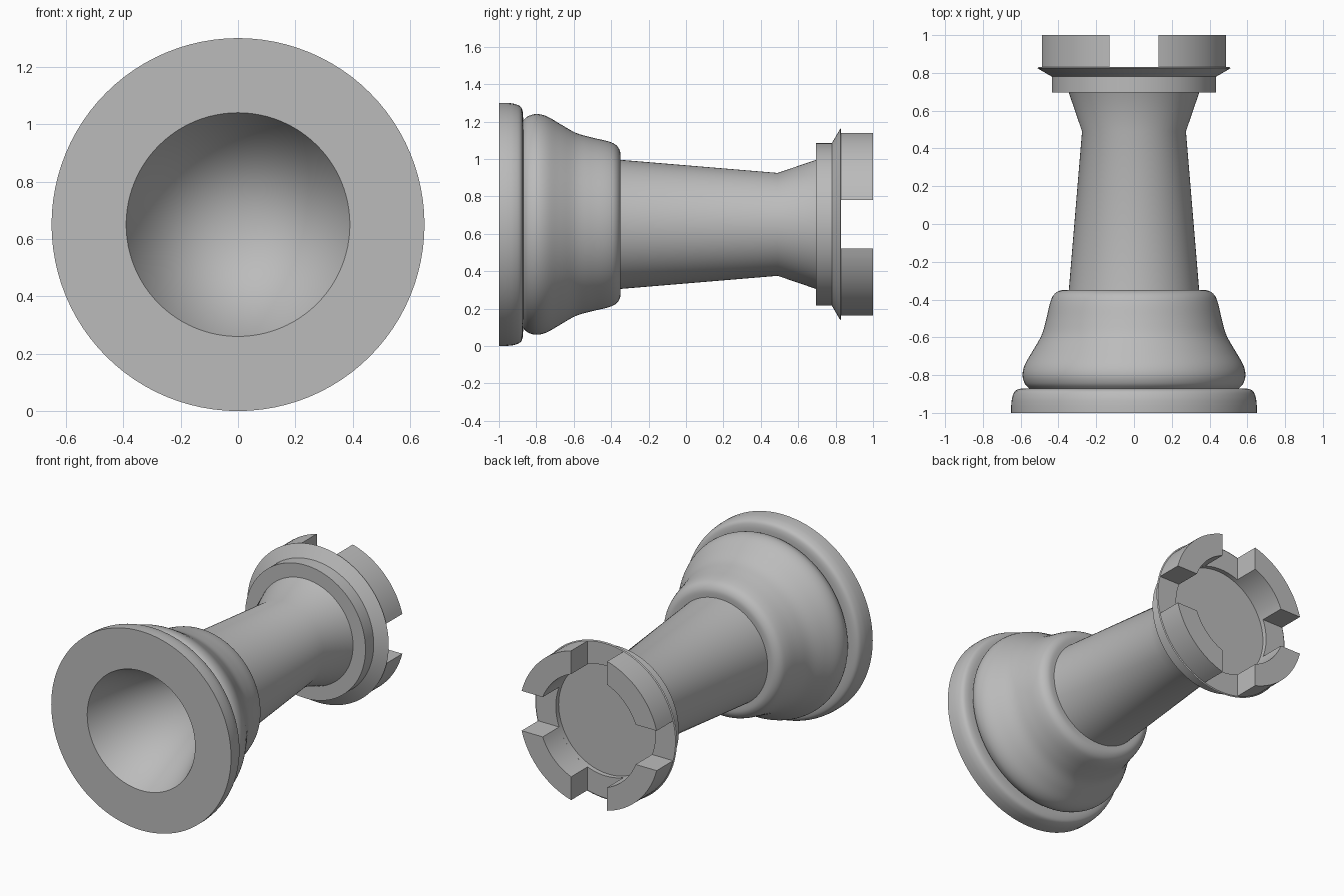
import bpy, bmesh, math

AXIS_Z = 0.65      # height of the lying piece's centre line
SEGMENTS = 96

cube = bpy.data.objects.get("Cube")
if cube:
    bpy.data.objects.remove(cube)

grey = bpy.data.materials.new("plain grey")
grey.use_nodes = True
COLOUR = (0.5, 0.5, 0.5, 1)
grey.diffuse_color = COLOUR
grey.node_tree.nodes["Principled BSDF"].inputs["Base Color"].default_value = COLOUR


def finish(name, bm):
    """Turn a bmesh into a smooth shaded grey object on the centre line."""
    mesh = bpy.data.meshes.new(name)
    bm.to_mesh(mesh)
    bm.free()
    mesh.materials.append(grey)
    obj = bpy.data.objects.new(name, mesh)
    obj.location.z = AXIS_Z
    bpy.context.collection.objects.link(obj)
    bpy.ops.object.select_all(action='DESELECT')
    obj.select_set(True)
    bpy.context.view_layer.objects.active = obj
    bpy.ops.object.shade_smooth_by_angle(angle=math.radians(30))
    return obj


def lathe(name, profile):
    """Revolve (radius, y) points about the y axis."""
    bm = bmesh.new()
    rings = []
    for r, y in profile:
        if r == 0:
            rings.append([bm.verts.new((0, y, 0))] * SEGMENTS)
            continue
        turns = [math.tau * i / SEGMENTS for i in range(SEGMENTS)]
        rings.append([bm.verts.new((r * math.cos(t), y, r * math.sin(t))) for t in turns])
    for a, b in zip(rings, rings[1:]):
        for i in range(SEGMENTS):
            k = (i + 1) % SEGMENTS
            bm.faces.new(list(dict.fromkeys((a[i], b[i], b[k], a[k]))))
    return finish(name, bm)


def spline(points, steps=5):
    """Smooth curve through the points (Catmull-Rom)."""
    ext = [points[0]] + points + [points[-1]]
    out = []
    for p, q, r, s in zip(ext, ext[1:], ext[2:], ext[3:]):
        for i in range(steps):
            t = i / steps
            out.append(tuple(
                0.5 * (2 * b + (c - a) * t + (2 * a - 5 * b + 4 * c - d) * t ** 2
                       + (3 * b - a - 3 * c + d) * t ** 3)
                for a, b, c, d in zip(p, q, r, s)))
    return out + [points[-1]]


# Foot with a conical hollow in its underside
lathe("foot", [(0, -0.15), (0.39, -1), (0.65, -1)]
      + spline([(0.65, -0.96), (0.645, -0.92), (0.63, -0.885), (0.6, -0.872), (0.555, -0.87)]))

# Bell shaped lower body
lathe("bell", spline([(0.555, -0.87), (0.578, -0.845), (0.59, -0.8), (0.578, -0.745),
                      (0.535, -0.67), (0.49, -0.59), (0.466, -0.51), (0.445, -0.42),
                      (0.425, -0.375), (0.39, -0.352), (0.345, -0.35)]))

# Tapered shaft flaring out under the collar
lathe("shaft", [(0.345, -0.35), (0.275, 0.49), (0.345, 0.695)])

# Collar, flared rim and the sunken floor of the turret
lathe("collar", [(0.345, 0.695), (0.435, 0.695), (0.435, 0.78)])
lathe("turret_rim", [(0.435, 0.78), (0.512, 0.825), (0.505, 0.83),
                     (0.36, 0.83), (0.36, 0.8), (0, 0.8)])


def battlement(name, quarter):
    """Ring sector between two straight slots."""
    bm = bmesh.new()
    steps, half_slot = 16, 0.13
    outline = []
    for radius, order in ((0.505, range(steps + 1)), (0.36, range(steps, -1, -1))):
        trim = math.asin(half_slot / radius)
        for i in order:
            t = quarter * math.pi / 2 + trim + (math.pi / 2 - 2 * trim) * i / steps
            outline.append((radius * math.cos(t), radius * math.sin(t)))
    low = [bm.verts.new((x, 0.83, z)) for x, z in outline]
    high = [bm.verts.new((x, 1, z)) for x, z in outline]
    n = len(outline)
    for i in range(n):
        k = (i + 1) % n
        bm.faces.new((low[i], high[i], high[k], low[k]))
    for i in range(steps):
        bm.faces.new((high[i], high[n - 1 - i], high[n - 2 - i], high[i + 1]))
    return finish(name, bm)


# Four battlements around the turret
for q in range(4):
    battlement(f"battlement_{q + 1}", q)
